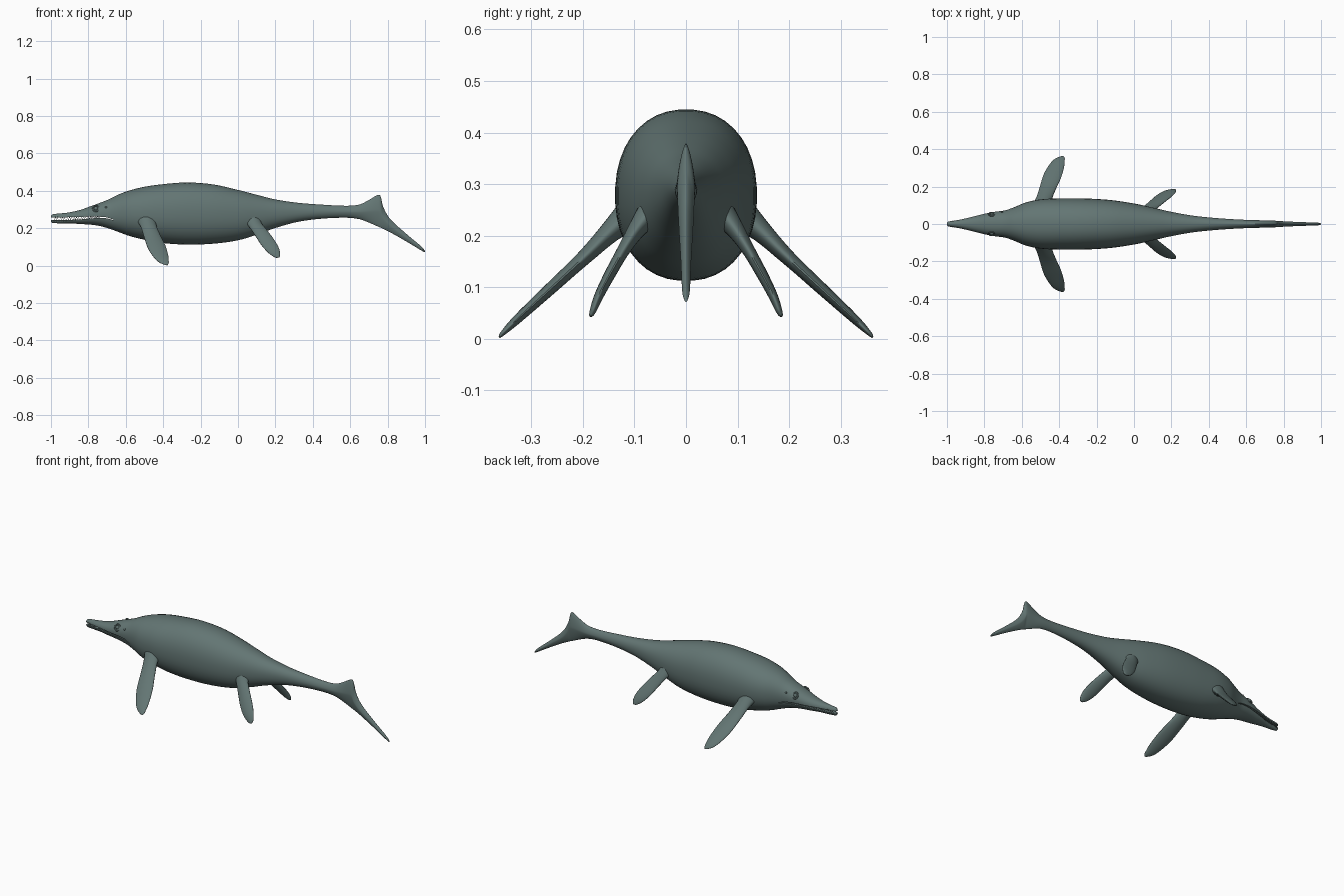
import bpy, bmesh, math
from mathutils import Vector

if "Cube" in bpy.data.objects:
    bpy.data.objects.remove(bpy.data.objects["Cube"])

skin = bpy.data.materials.new("grey green skin")
skin.diffuse_color = (0.125, 0.18, 0.173, 1)
skin.use_nodes = True
skin.node_tree.nodes["Principled BSDF"].inputs["Base Color"].default_value = skin.diffuse_color

# Body stations: x, bottom z, top z, half width
BODY = [
    (-1.0, .236, .266, .006), (-.993, .229, .274, .013), (-.95, .226, .279, .020),
    (-.9, .226, .285, .030), (-.84, .222, .299, .045), (-.79, .219, .317, .057),
    (-.74, .212, .335, .066), (-.69, .198, .355, .073), (-.64, .180, .380, .090),
    (-.58, .158, .402, .115), (-.5, .138, .422, .132), (-.4, .120, .436, .137),
    (-.27, .112, .445, .137), (-.13, .117, .434, .129), (0, .135, .405, .110),
    (.1, .165, .379, .088), (.2, .201, .354, .065), (.32, .234, .336, .044),
    (.45, .251, .326, .031), (.58, .256, .320, .023), (.65, .248, .327, .021),
    (.7, .230, .351, .019), (.745, .210, .377, .018), (.762, .203, .372, .017),
    (.775, .197, .318, .016), (.81, .180, .254, .014), (.9, .129, .170, .010),
    (.985, .078, .098, .007), (1.0, .071, .078, .003)]


def curve(rows, steps):
    """Smooth interpolation through rows of numbers."""
    out = []
    for i in range(len(rows) - 1):
        a, b = Vector(rows[i]), Vector(rows[i + 1])
        h = b[0] - a[0]

        def slope(j):
            lo, hi = rows[max(j - 1, 0)], rows[min(j + 1, len(rows) - 1)]
            return (Vector(hi) - Vector(lo)) / (hi[0] - lo[0])
        m0, m1 = slope(i) * h, slope(i + 1) * h
        for s in range(steps):
            t = s / steps
            out.append(a * (2*t**3 - 3*t*t + 1) + m0 * (t**3 - 2*t*t + t)
                       + b * (3*t*t - 2*t**3) + m1 * (t**3 - t*t))
    out.append(Vector(rows[-1]))
    return out


def finish(bm, name, angle=50):
    bmesh.ops.recalc_face_normals(bm, faces=bm.faces)
    me = bpy.data.meshes.new(name)
    bm.to_mesh(me)
    bm.free()
    me.materials.append(skin)
    ob = bpy.data.objects.new(name, me)
    bpy.context.collection.objects.link(ob)
    bpy.ops.object.select_all(action='DESELECT')
    ob.select_set(True)
    bpy.context.view_layer.objects.active = ob
    bpy.ops.object.shade_smooth_by_angle(angle=math.radians(angle))
    return ob


def loft(name, rings):
    bm = bmesh.new()
    vs = [[bm.verts.new(p) for p in r] for r in rings]
    n = len(vs[0])
    for a, b in zip(vs, vs[1:]):
        for i in range(n):
            j = (i + 1) % n
            bm.faces.new((a[i], a[j], b[j], b[i]))
    bm.faces.new(vs[0])
    bm.faces.new(vs[-1])
    return finish(bm, name)


def oval(n, p):
    """Unit superellipse points; p = 2 is a circle, lower is more pointed."""
    pts = []
    for i in range(n):
        a = 2 * math.pi * (i + .5) / n
        c, s = math.cos(a), math.sin(a)
        pts.append((math.copysign(abs(c) ** (2 / p), c), math.copysign(abs(s) ** (2 / p), s)))
    return pts


def mirror(ob):
    m = ob.modifiers.new("mirror", 'MIRROR')
    m.use_axis = (False, True, False)


# Body, head and tail fin as one skin
stations = curve(BODY, 4)
rings = []
for x, lo, hi, w in stations:
    p = 2.2 - .75 * min(max((x - .3) / .4, 0), 1)
    rings.append([(x, w * u, (lo + hi) / 2 + (hi - lo) / 2 * v) for u, v in oval(40, p)])
body = loft("body", rings)

# Mouth slot: x, lower edge, upper edge
MOUTH = [(-1.03, .243, .258), (-.93, .243, .258), (-.83, .248, .261),
         (-.75, .255, .263), (-.70, .253, .258), (-.665, .243, .246)]
outline = [(x, b) for x, a, b in MOUTH] + [(x, a) for x, a, b in reversed(MOUTH)]
cutter = loft("mouth_cutter", [[(x, y, z) for x, z in outline] for y in (-.2, .2)])
cut = body.modifiers.new("mouth", 'BOOLEAN')
cut.operation, cut.solver, cut.object = 'DIFFERENCE', 'EXACT', cutter
bpy.context.view_layer.objects.active = body
bpy.ops.object.modifier_apply(modifier="mouth")
bpy.data.objects.remove(cutter)
bpy.ops.object.select_all(action='DESELECT')
body.select_set(True)
bpy.ops.object.shade_smooth_by_angle(angle=math.radians(50))


def at(rows, x, k):
    for a, b in zip(rows, rows[1:]):
        if a[0] <= x <= b[0]:
            return a[k] + (b[k] - a[k]) * (x - a[0]) / (b[0] - a[0])


# Teeth along both jaws
bm = bmesh.new()
for i in range(20):
    x = -.982 + i * .0125
    y = at(stations, x, 3) * .86
    for k, d, dx in ((1, 1, 0), (2, -1, .006)):
        z = at(MOUTH, x + dx, k)
        base = [bm.verts.new((x + dx + .0035 * math.cos(q), y + .0035 * math.sin(q), z - d * .004))
                for q in (0, math.pi / 2, math.pi, 1.5 * math.pi)]
        tip = bm.verts.new((x + dx, y, z + d * .010))
        for j in range(4):
            bm.faces.new((base[j], base[(j + 1) % 4], tip))
        bm.faces.new(base)
mirror(finish(bm, "teeth", 20))


# Flippers: spine points x, y, z with half chord and half thickness
def flipper(name, rows):
    pts = curve([(i,) + r for i, r in enumerate(rows)], 5)
    rings = []
    for i, q in enumerate(pts):
        a, b = pts[max(i - 1, 0)], pts[min(i + 1, len(pts) - 1)]
        t = Vector((b - a)[1:4]).normalized()
        chord = Vector((1, 0, 0))
        chord = (chord - t * chord.dot(t)).normalized()
        up = t.cross(chord)
        rings.append([Vector(q[1:4]) + chord * (u * q[4]) + up * (v * q[5])
                      for u, v in oval(20, 1.8)])
    mirror(loft(name, rings))


flipper("front_flippers", [
    (-.490, .085, .255, .062, .045), (-.480, .135, .218, .043, .024),
    (-.460, .195, .160, .044, .015), (-.434, .262, .098, .048, .012),
    (-.405, .325, .040, .036, .009), (-.384, .354, .012, .016, .005),
    (-.378, .362, .003, .003, .002)])
flipper("hind_flippers", [
    (.070, .050, .265, .055, .035), (.090, .088, .222, .036, .020),
    (.122, .118, .177, .036, .013), (.158, .147, .126, .038, .011),
    (.190, .169, .083, .032, .009), (.212, .181, .053, .017, .006),
    (.219, .185, .044, .003, .002)])

# Eyes with a raised rim, and nostrils
def bead(name, x, z, r, squash):
    lo, hi, w = (at(stations, x, k) for k in (1, 2, 3))
    v = abs((z - (lo + hi) / 2) / ((hi - lo) / 2))
    y = w * (1 - v ** 2.2) ** (1 / 2.2)
    bm = bmesh.new()
    bmesh.ops.create_uvsphere(bm, u_segments=16, v_segments=10, radius=r)
    for vert in bm.verts:
        vert.co = (vert.co.x + x, vert.co.y * squash + y, vert.co.z + z)
    mirror(finish(bm, name))
    return y


eye_y = bead("eyes", -.76, .305, .011, .7)
bead("nostrils", -.705, .312, .006, .6)
rim = []
for i in range(25):
    a = 2 * math.pi * i / 24
    c, s = math.cos(a), math.sin(a)
    rim.append([(-.76 + (.016 + .004 * u) * c, eye_y - .009 * s + .004 * v,
                 .305 + (.015 + .004 * u) * s) for u, v in oval(8, 2)])
mirror(loft("eye_rims", rim))
